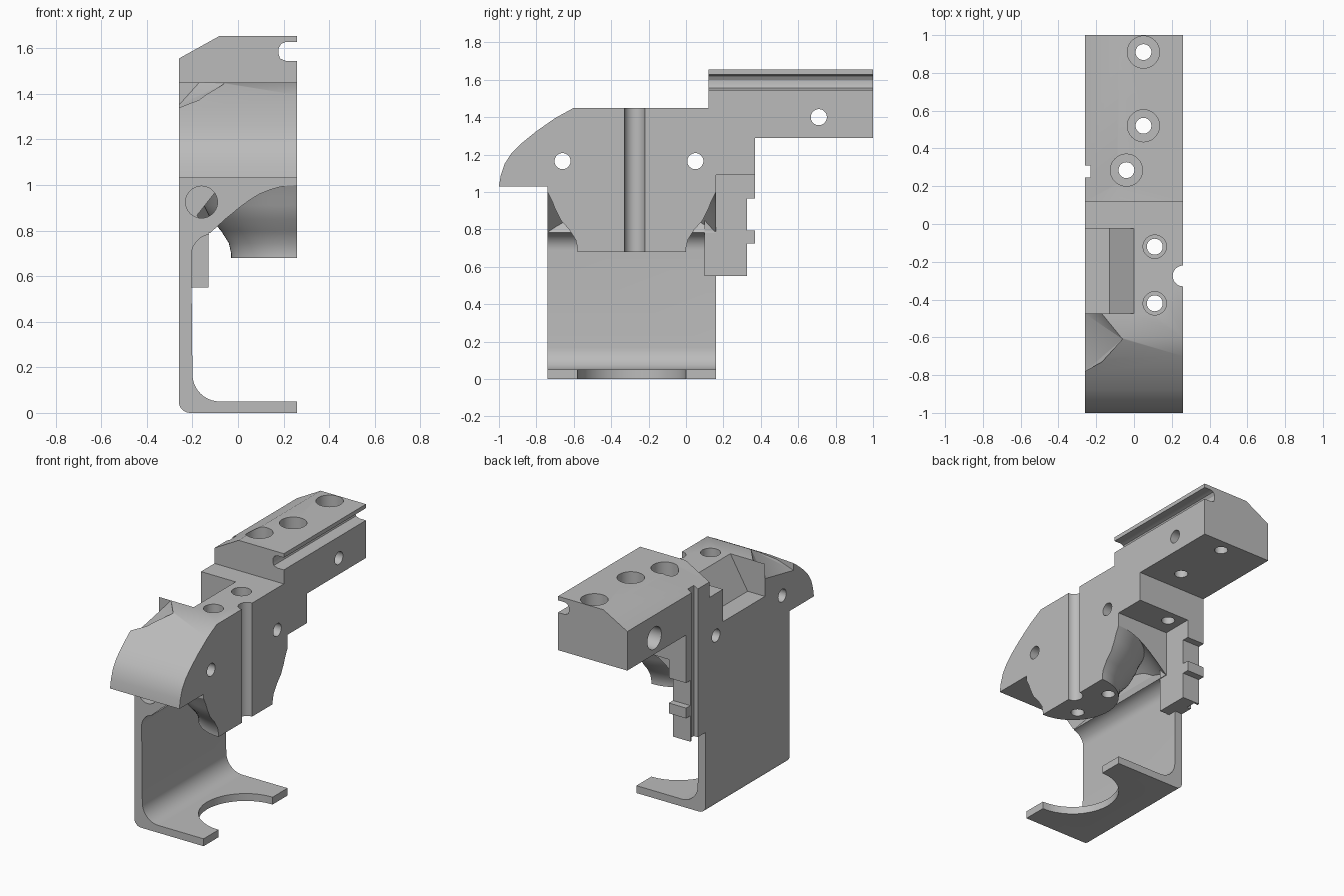
import bpy, bmesh, math
from mathutils import Vector, Matrix

if "Cube" in bpy.data.objects:
    bpy.data.objects.remove(bpy.data.objects["Cube"])

grey = bpy.data.materials.new("plain grey")
grey.use_nodes = True
grey.diffuse_color = (0.5, 0.5, 0.5, 1)
grey.node_tree.nodes["Principled BSDF"].inputs["Base Color"].default_value = (0.5, 0.5, 0.5, 1)
CX, CY = 0.26, -0.29   # axis of the bowl and of the clamp opening


def finish(name, bm):
    bmesh.ops.recalc_face_normals(bm, faces=bm.faces)
    mesh = bpy.data.meshes.new(name)
    bm.to_mesh(mesh)
    bm.free()
    mesh.materials.append(grey)
    obj = bpy.data.objects.new(name, mesh)
    bpy.context.collection.objects.link(obj)
    return obj


def extrude(name, points, axis, a, b):
    """Extrude a flat profile along x (points y,z), y (points x,z) or z (points x,y)."""
    place = {"x": lambda u, v: (a, u, v), "y": lambda u, v: (u, a, v), "z": lambda u, v: (u, v, a)}[axis]
    bm = bmesh.new()
    face = bm.faces.new([bm.verts.new(place(u, v)) for u, v in points])
    out = bmesh.ops.extrude_face_region(bm, geom=[face])
    shift = Vector([(b - a) * (axis == k) for k in "xyz"])
    bmesh.ops.translate(bm, vec=shift, verts=[g for g in out["geom"] if isinstance(g, bmesh.types.BMVert)])
    return finish(name, bm)


def box(name, x0, x1, y0, y1, z0, z1):
    return extrude(name, [(x0, y0), (x1, y0), (x1, y1), (x0, y1)], "z", z0, z1)


def arc(cx, cy, r, start, end, n=10):
    angles = [math.radians(start + (end - start) * i / n) for i in range(n + 1)]
    return [(cx + r * math.cos(t), cy + r * math.sin(t)) for t in angles]


def rod(u, v, r, axis, a, b):
    return extrude("hole_cutter", arc(u, v, r, 0, 360, 40)[:-1], axis, a, b)


def hull(points):
    bm = bmesh.new()
    for p in points:
        bm.verts.new(p)
    bmesh.ops.convex_hull(bm, input=bm.verts)
    return finish("hull_cutter", bm)


def ring(profile, steps=72):
    """Closed radial profile turned round the bowl axis."""
    bm = bmesh.new()
    loops = []
    for i in range(steps):
        t = math.tau * i / steps
        loops.append([bm.verts.new((CX + r * math.cos(t), CY + r * math.sin(t), z)) for r, z in profile])
    n = len(profile)
    for i in range(steps):
        a, b = loops[i], loops[(i + 1) % steps]
        for j in range(n):
            k = (j + 1) % n
            bm.faces.new((a[j], a[k], b[k], b[j]))
    return finish("ring_cutter", bm)


def combine(target, other, operation):
    mod = target.modifiers.new("join", "BOOLEAN")
    mod.operation = operation
    mod.solver = "EXACT"
    mod.object = other
    bpy.context.view_layer.objects.active = target
    bpy.ops.object.modifier_apply(modifier=mod.name)
    bpy.data.objects.remove(other)


# Main body: curved nose, flat deck, stepped back
nose = [(-1, 1.03), (-0.99, 1.09), (-0.97, 1.15), (-0.935, 1.205), (-0.88, 1.26),
        (-0.8, 1.325), (-0.7, 1.395), (-0.6, 1.45)]
body = extrude("mount_body", nose + [(0.2, 1.45), (0.37, 1.45), (0.37, 1.09), (0.16, 1.09),
               (0.16, 0.68), (-0.74, 0.68), (-0.74, 1.03)], "x", -0.26, 0.26)

# Flared bowl underneath
combine(body, ring([(0.29, 0.6), (0.29, 0.7), (0.3, 0.745), (0.335, 0.8), (0.38, 0.85), (0.41, 0.91),
                    (0.425, 0.95), (0.45, 1.0), (0.48, 0.96), (0.53, 0.88), (0.59, 0.79),
                    (0.9, 0.785), (0.9, 0.6)]), "DIFFERENCE")

# Side wall and foot of the clamp, with rounded inner corners
frame = extrude("clamp_frame", arc(-0.21, 0.05, 0.05, 180, 270, 6) + [(0.26, 0), (0.26, 0.05)]
                + arc(-0.08, 0.17, 0.12, 270, 180) + arc(-0.11, 0.69, 0.095, 180, 100)
                + [(-0.2, 0.9), (-0.2, 1.1), (-0.26, 1.1)], "y", -0.74, 0.16)
combine(frame, rod(CX, CY, 0.29, "z", -0.1, 0.1), "DIFFERENCE")
combine(body, frame, "UNION")

# Rail with bevelled side and a long slot
rail = extrude("rail", [(-0.26, 1.29), (0.26, 1.29), (0.26, 1.545), (0.21, 1.545), (0.185, 1.555),
                        (0.178, 1.575), (0.178, 1.6), (0.19, 1.62), (0.21, 1.628), (0.26, 1.628),
                        (0.26, 1.655), (-0.08, 1.655), (-0.26, 1.555)], "y", 0.12, 1)
combine(body, rail, "UNION")

# Rear pillar with two lugs
pillar = extrude("rear_pillar", [(0.1, 0.55), (0.325, 0.55), (0.325, 0.725), (0.37, 0.725), (0.37, 0.795),
                                 (0.325, 0.795), (0.325, 0.965), (0.37, 0.965), (0.37, 1.15), (0.1, 1.15)],
                 "x", -0.26, -0.13)
combine(body, pillar, "UNION")

# Side pocket with a sloping inner wall, and the scoop ahead of it
cutters = [extrude("pocket_cutter", [(-0.3, 1.23), (-0.13, 1.23), (0, 1.45), (0, 1.5), (-0.3, 1.5)],
                   "y", -0.475, -0.025)]
scoop = [(-0.26, -0.475, 1.35), (-0.26, -0.78, 1.29), (-0.17, -0.73, 1.36),
         (-0.06, -0.61, 1.445), (-0.17, -0.475, 1.45)]
cutters.append(hull(scoop + [(x, y, 1.6) for x, y, z in scoop] + [(-0.3, y, z) for x, y, z in scoop[:2]]
                    + [(-0.3, y, 1.6) for x, y, z in scoop[:2]]))

# Vertical grooves on both sides
cutters.append(rod(0.26, -0.275, 0.055, "z", 0.6, 1.5))
cutters.append(box("notch_cutter", -0.3, -0.23, 0.245, 0.31, 0.5, 1.7))

# Cross holes, deck holes, rail holes and the front socket
for y, z in [(-0.66, 1.165), (0.05, 1.165), (0.71, 1.4)]:
    cutters.append(rod(y, z, 0.043, "x", -0.4, 0.4))
cutters.append(rod(0.71, 1.4, 0.075, "x", -0.4, -0.1))
for x, y, wide, top, floor, end in [(0.05, 0.91, 0.085, 1.7, 1.42, 1.2), (0.05, 0.52, 0.085, 1.7, 1.42, 1.2),
                                    (-0.04, 0.285, 0.085, 1.7, 1.42, 1.0),
                                    (0.11, -0.12, 0.062, 1.5, 1.3, 0.6), (0.11, -0.42, 0.062, 1.5, 1.3, 0.6)]:
    cutters.append(rod(x, y, wide, "z", floor, top))
    cutters.append(rod(x, y, 0.042, "z", end, top))
cutters.append(rod(-0.16, 0.925, 0.07, "y", -0.8, -0.6))
for cutter in cutters:
    combine(body, cutter, "DIFFERENCE")

bpy.ops.object.select_all(action="DESELECT")
body.select_set(True)
bpy.context.view_layer.objects.active = body
bpy.ops.object.shade_smooth_by_angle(angle=math.radians(30))
